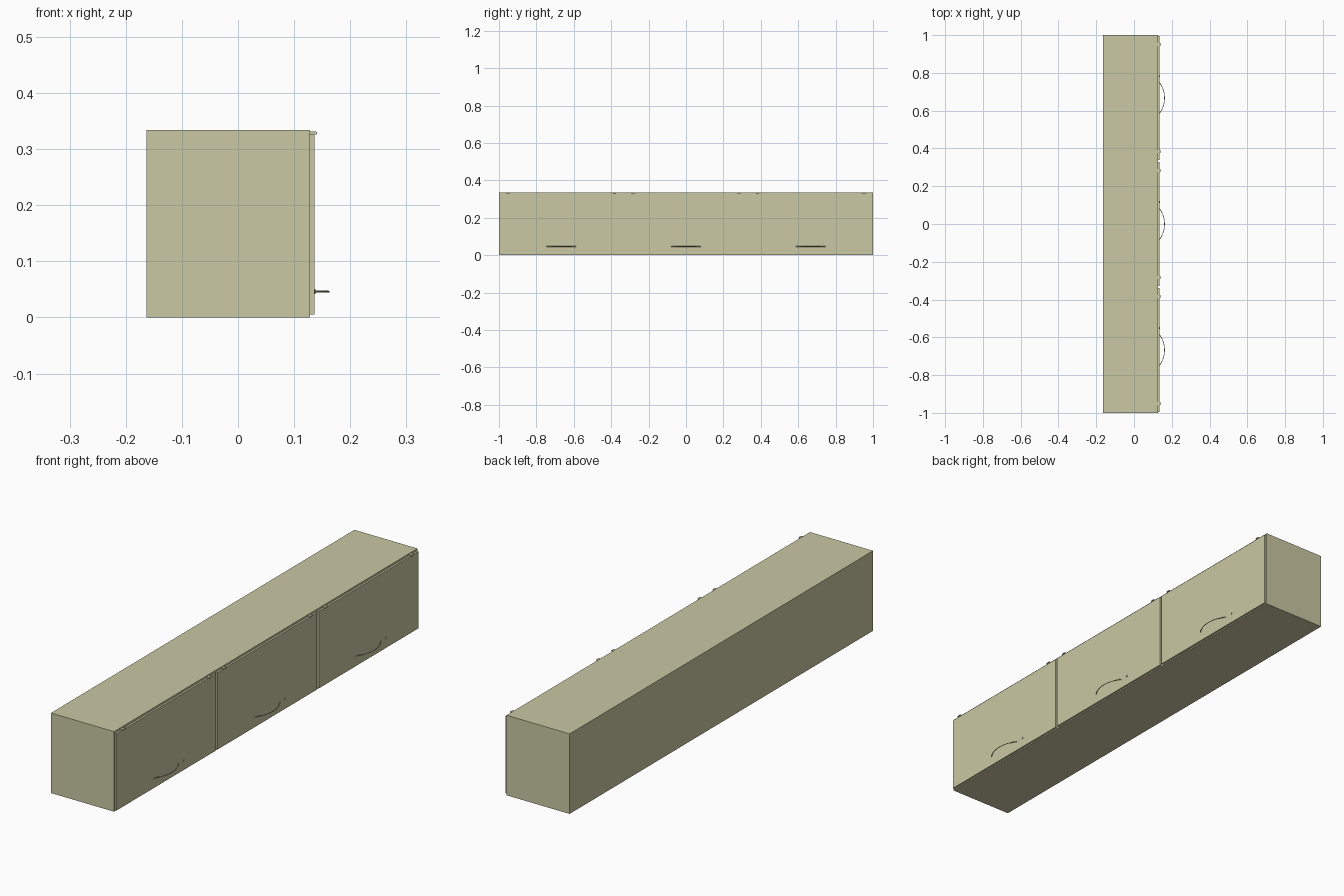
import bpy
import math
from mathutils import Vector

cube = bpy.data.objects.get("Cube")
if cube:
    bpy.data.objects.remove(cube, do_unlink=True)

cream = bpy.data.materials.new("cream")
cream.use_nodes = True
COLOUR = (0.59, 0.58, 0.37, 1)
cream.diffuse_color = COLOUR
cream.node_tree.nodes["Principled BSDF"].inputs["Base Color"].default_value = COLOUR


def finish(name, smooth=False):
    ob = bpy.context.object
    ob.name = name
    ob.data.materials.append(cream)
    if smooth:
        bpy.ops.object.shade_smooth_by_angle()
    return ob


def box(name, low, high):
    low, high = Vector(low), Vector(high)
    bpy.ops.mesh.primitive_cube_add(size=1, location=(low + high) / 2)
    bpy.context.object.scale = high - low
    bpy.ops.object.transform_apply(location=False, rotation=False, scale=True)
    return finish(name)


def cylinder(name, centre, radius, length, axis):
    turn = (0, math.pi / 2, 0) if axis == "x" else (math.pi / 2, 0, 0)
    bpy.ops.mesh.primitive_cylinder_add(vertices=16, radius=radius, depth=length,
                                        location=centre, rotation=turn)
    return finish(name, True)


def bow_handle(name, y, z, half, sag, base):
    # Thin round rod following a circular arc
    radius = (half * half + sag * sag) / (2 * sag)
    sweep = math.asin(half / radius)
    curve = bpy.data.curves.new(name, "CURVE")
    curve.dimensions = "3D"
    curve.bevel_depth = 0.0016
    curve.bevel_resolution = 2
    curve.use_fill_caps = True
    steps = 20
    spline = curve.splines.new("POLY")
    spline.points.add(steps)
    for i, p in enumerate(spline.points):
        a = sweep * (2 * i / steps - 1)
        p.co = (base + sag - radius + radius * math.cos(a),
                y + radius * math.sin(a), z, 1)
    curve.materials.append(cream)
    ob = bpy.data.objects.new(name, curve)
    bpy.context.collection.objects.link(ob)


FRONT, FACE = 0.128, 0.136   # cabinet front and door face
HANDLE_Z = 0.046

box("cabinet_body", (-0.163, -1, 0), (FRONT, 1, 0.334))

for side, y in (("right", -0.667), ("middle", 0), ("left", 0.667)):
    box(side + "_door", (FRONT, y - 0.328, 0.005), (FACE, y + 0.328, 0.326))
    # Bow handle with its two end pads, and the lock beside it
    bow_handle(side + "_handle", y, HANDLE_Z, 0.08, 0.0255, FACE)
    for s in (-1, 1):
        cylinder(side + "_handle_pad", (FACE + 0.0005, y + s * 0.08, HANDLE_Z), 0.003, 0.002, "x")
        # Hinge leaf with a knuckle at its outer edge
        h = y + s * 0.284
        box(side + "_hinge_leaf", (FRONT, h - 0.008, 0.326), (0.139, h + 0.008, 0.331))
        cylinder(side + "_hinge_knuckle", (0.1385, h, 0.3285), 0.0025, 0.016, "y")
    cylinder(side + "_lock", (FACE + 0.001, y + 0.116, HANDLE_Z), 0.0045, 0.003, "x")
